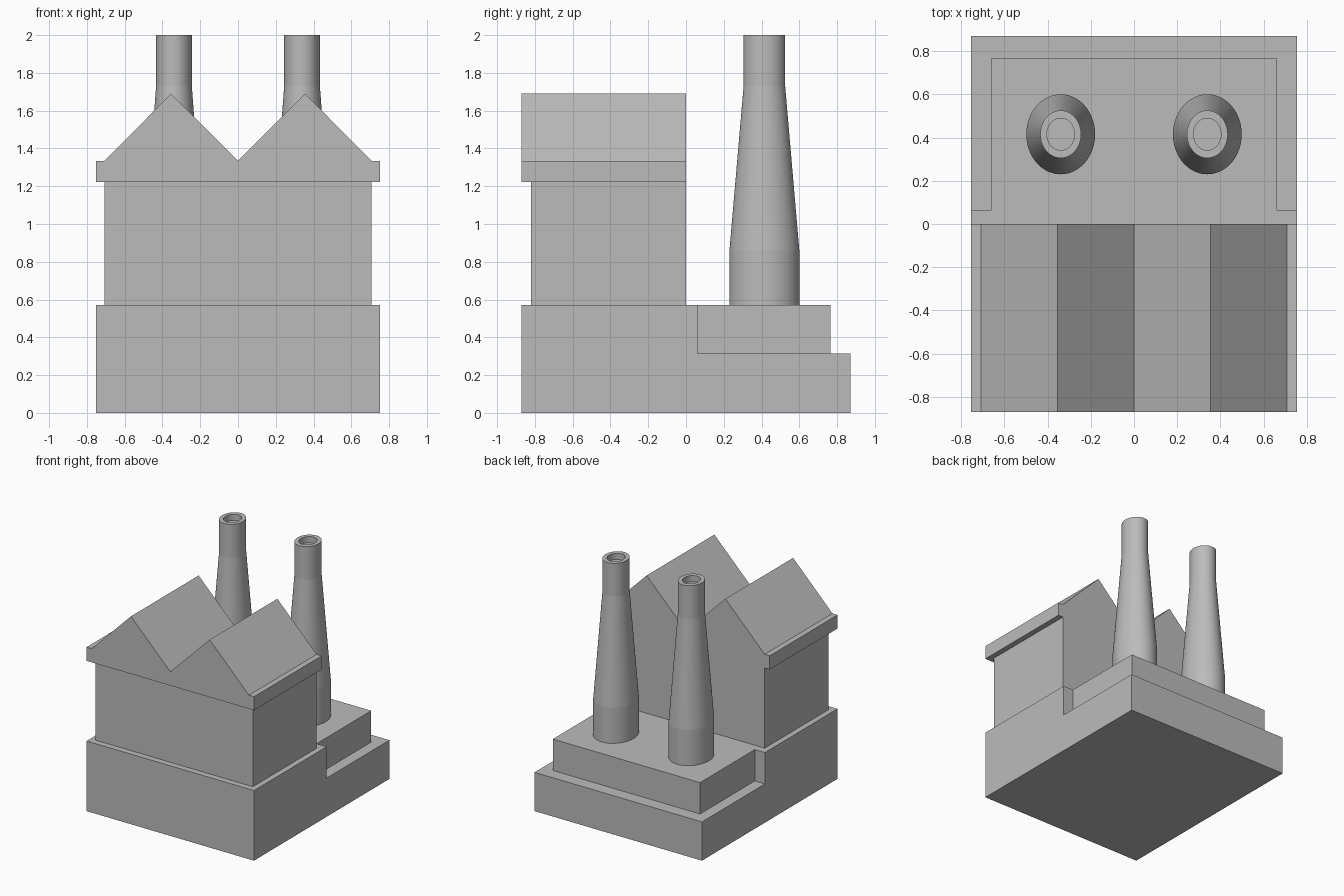
import bpy, bmesh, math

cube = bpy.data.objects.get("Cube")
if cube:
    bpy.data.objects.remove(cube)

GREY = (0.5, 0.5, 0.5, 1)
concrete = bpy.data.materials.new("concrete grey")
concrete.use_nodes = True
concrete.diffuse_color = GREY
concrete.node_tree.nodes["Principled BSDF"].inputs["Base Color"].default_value = GREY


def make_object(name, bm):
    bmesh.ops.recalc_face_normals(bm, faces=bm.faces)
    mesh = bpy.data.meshes.new(name)
    bm.to_mesh(mesh)
    bm.free()
    mesh.materials.append(concrete)
    obj = bpy.data.objects.new(name, mesh)
    bpy.context.collection.objects.link(obj)
    return obj


def prism(name, outline, offset):
    """Extrude a flat outline of 3D points by an offset."""
    bm = bmesh.new()
    face = bm.faces.new([bm.verts.new(p) for p in outline])
    new = bmesh.ops.extrude_face_region(bm, geom=[face])["geom"]
    bmesh.ops.translate(bm, vec=offset,
                        verts=[v for v in new if isinstance(v, bmesh.types.BMVert)])
    return make_object(name, bm)


def carve_band(obj, inner_x, inner_y, open_y, low, high):
    """Cut a three-sided band around obj, from inner_y outward and ending at open_y."""
    far = math.copysign(1.2, inner_y)
    plan = [(-1, open_y), (-inner_x, open_y), (-inner_x, inner_y), (inner_x, inner_y),
            (inner_x, open_y), (1, open_y), (1, far), (-1, far)]
    cutter = prism("cutter", [(x, y, low) for x, y in plan], (0, 0, high - low))
    cutter.hide_render = True
    mod = obj.modifiers.new("band", "BOOLEAN")
    mod.operation, mod.solver, mod.object = "DIFFERENCE", "EXACT", cutter
    bpy.context.view_layer.objects.active = obj
    bpy.ops.object.modifier_apply(modifier=mod.name)
    bpy.data.objects.remove(cutter)


W, D = 0.753, 0.87

# Stepped foundation, with its ledge around the rear
base = prism("foundation", [(-W, -D, 0), (W, -D, 0), (W, D, 0), (-W, D, 0)], (0, 0, 0.57))
carve_band(base, 0.662, 0.765, 0.062, 0.315, 0.8)

# Factory hall with twin gables and overhanging eaves
half = [(W, 0.57), (W, 1.333), (0.708, 1.333), (0.354, 1.69)]
front = half + [(0, 1.335)] + [(-x, z) for x, z in reversed(half)]
hall = prism("factory_hall", [(x, -D, z) for x, z in front], (0, D, 0))
carve_band(hall, 0.708, -0.82, 0.2, 0.4, 1.222)

# Oval chimneys with a tapered shaft and hollow mouth
SEGMENTS = 128
RINGS = [(0.185, 0.57), (0.185, 0.86), (0.11, 1.73), (0.11, 2), (0.074, 2), (0.074, 1.95)]
for side, x in (("left", 0.339), ("right", -0.339)):
    bm = bmesh.new()
    loops = []
    for r, z in RINGS:
        loops.append([bm.verts.new((x + 0.86 * r * math.cos(a), 0.415 + r * math.sin(a), z))
                      for a in (math.tau * i / SEGMENTS for i in range(SEGMENTS))])
    for low, high in zip(loops, loops[1:]):
        for i in range(SEGMENTS):
            j = (i + 1) % SEGMENTS
            bm.faces.new((low[i], low[j], high[j], high[i]))
    bm.faces.new(loops[0])
    bm.faces.new(loops[-1])
    chimney = make_object(side + "_chimney", bm)
    bpy.ops.object.select_all(action="DESELECT")
    chimney.select_set(True)
    bpy.context.view_layer.objects.active = chimney
    bpy.ops.object.shade_smooth_by_angle(angle=math.radians(4))
